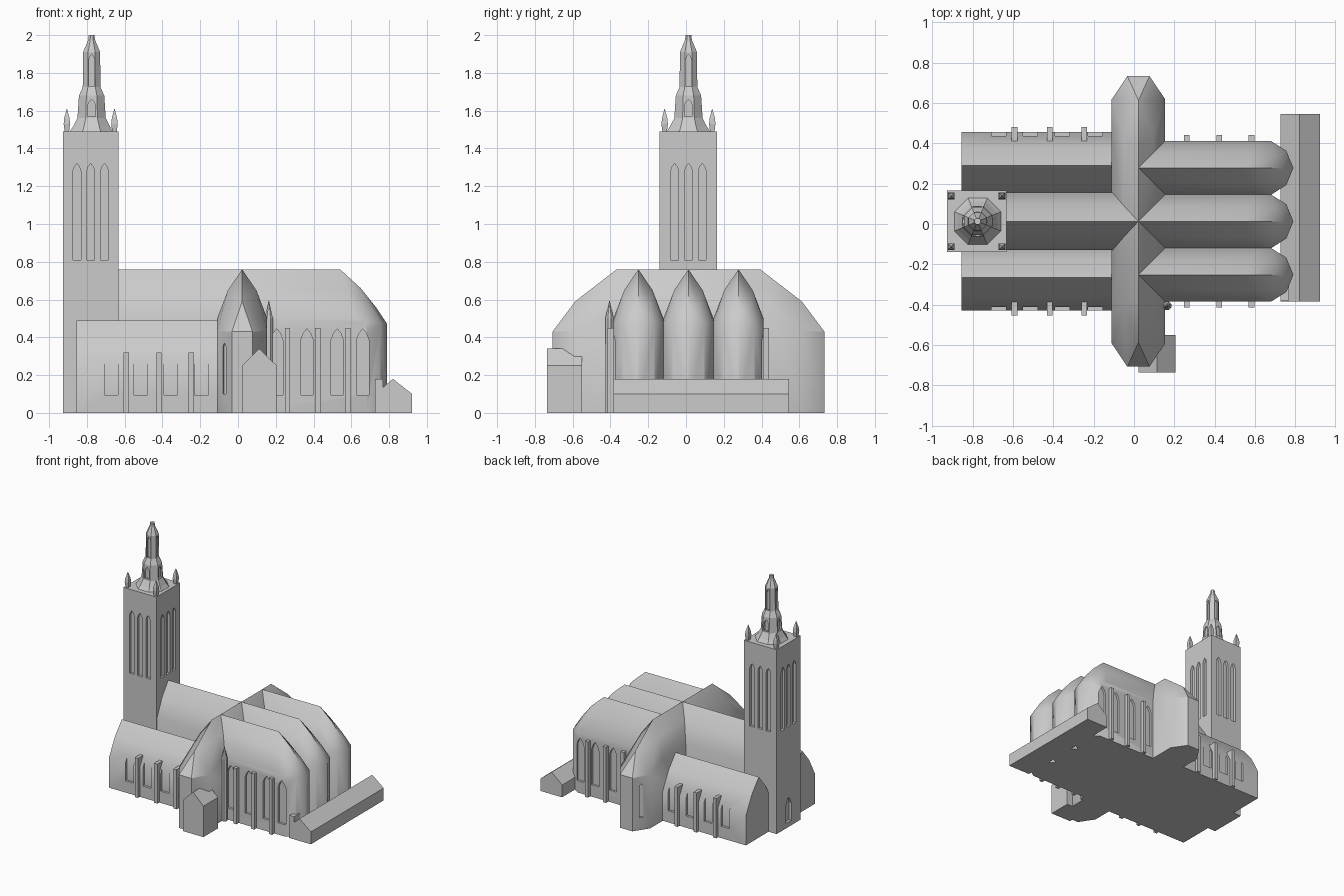
import bpy, bmesh, math
from mathutils import Vector, Matrix

if "Cube" in bpy.data.objects:
    bpy.data.objects.remove(bpy.data.objects["Cube"])

YC = 0.013   # church axis
stone = bpy.data.materials.new("pale_grey_stone")
stone.diffuse_color = (0.6, 0.6, 0.6, 1)
stone.use_nodes = True
stone.node_tree.nodes["Principled BSDF"].inputs["Base Color"].default_value = stone.diffuse_color


def finish(name, bm, angle=None):
    bmesh.ops.recalc_face_normals(bm, faces=bm.faces)
    me = bpy.data.meshes.new(name)
    bm.to_mesh(me)
    bm.free()
    me.materials.append(stone)
    ob = bpy.data.objects.new(name, me)
    bpy.context.collection.objects.link(ob)
    if angle:
        smooth(ob, angle)
    return ob


def smooth(ob, angle):
    bpy.ops.object.select_all(action='DESELECT')
    ob.select_set(True)
    bpy.context.view_layer.objects.active = ob
    bpy.ops.object.shade_smooth_by_angle(angle=math.radians(angle))


def hull(name, pts):
    bm = bmesh.new()
    for p in pts:
        bm.verts.new(p)
    res = bmesh.ops.convex_hull(bm, input=bm.verts)
    junk = [g for g in res["geom_interior"] if isinstance(g, bmesh.types.BMVert)]
    bmesh.ops.delete(bm, geom=junk, context='VERTS')
    bmesh.ops.dissolve_limit(bm, angle_limit=0.01, verts=bm.verts, edges=bm.edges)
    return finish(name, bm)


def prism(bm, pts, vec):
    f = bm.faces.new([bm.verts.new(p) for p in pts])
    r = bmesh.ops.extrude_face_region(bm, geom=[f])
    bmesh.ops.translate(bm, vec=vec, verts=[v for v in r["geom"] if isinstance(v, bmesh.types.BMVert)])


def box(name, x0, x1, y0, y1, z0, z1):
    bm = bmesh.new()
    prism(bm, [(x0, y0, z0), (x1, y0, z0), (x1, y1, z0), (x0, y1, z0)], (0, 0, z1 - z0))
    return finish(name, bm)


def rings(name, x, y, n, prof, rot):
    # lathe with flat sides; radius is measured to the flat side
    bm = bmesh.new()
    k = 1 / math.cos(math.pi / n)
    loops = [[bm.verts.new((x + r * k * math.cos(rot + i * math.tau / n),
                            y + r * k * math.sin(rot + i * math.tau / n), z)) for i in range(n)]
             for r, z in prof]
    for a, b in zip(loops, loops[1:]):
        for i in range(n):
            j = (i + 1) % n
            bm.faces.new((a[i], a[j], b[j], b[i]))
    bm.faces.new(loops[0])
    bm.faces.new(loops[-1])
    return finish(name, bm)


def lancet(bm, pos, direction, w, z0, z1, tip, depth):
    # pointed window cutter: pos on the wall, direction = outward angle
    a = math.radians(direction)
    out = Vector((math.cos(a), math.sin(a), 0))
    side = Vector((-out.y, out.x, 0))
    c = Vector((pos[0], pos[1], 0)) - out * depth
    h = z1 - tip
    outline = [(-w / 2, z0), (w / 2, z0), (w / 2, h), (w * 0.3, h + tip * 0.6), (0, z1),
               (-w * 0.3, h + tip * 0.6), (-w / 2, h)]
    prism(bm, [c + side * s + Vector((0, 0, z)) for s, z in outline], out * (depth + 0.03))


def cut(ob, bm):
    cutter = finish("window_cutter", bm)
    cutter.hide_render = True
    m = ob.modifiers.new("windows", 'BOOLEAN')
    m.operation, m.solver, m.object = 'DIFFERENCE', 'EXACT', cutter
    bpy.context.view_layer.objects.active = ob
    bpy.ops.object.modifier_apply(modifier=m.name)
    bpy.data.objects.remove(cutter)


def vault(x0, x1, yc, prof):
    return [(x, yc + s * h, z) for x in (x0, x1) for s in (-1, 1) for h, z in prof]


# Tower with three lancets per face and a west door
TX, TY, TW = -0.78, YC, 0.147
tower = box("tower", TX - TW, TX + TW, TY - 0.152, TY + 0.152, 0, 1.49)
bm = bmesh.new()
for d in range(0, 360, 90):
    a = math.radians(d)
    r = 0.152 if d % 180 else TW
    for o in (-0.073, 0, 0.073):
        lancet(bm, (TX + r * math.cos(a) - o * math.sin(a), TY + r * math.sin(a) + o * math.cos(a)),
               d, 0.042, 0.81, 1.32, 0.04, 0.02)
lancet(bm, (TX - TW, TY), 180, 0.07, 0.04, 0.24, 0.06, 0.02)
cut(tower, bm)

# Octagonal lantern and its windows
lantern = rings("lantern", TX + 0.005, TY, 8, [(0.115, 1.49), (0.098, 1.515), (0.075, 1.56), (0.067, 1.68),
                (0.047, 1.725), (0.045, 1.91), (0.018, 1.975), (0.015, 2.0)], math.pi / 8)
bm = bmesh.new()
for d in range(0, 360, 90):
    a = math.radians(d)
    for r, w, z0, z1 in ((0.07, 0.04, 1.57, 1.66), (0.046, 0.03, 1.73, 1.9)):
        lancet(bm, (TX + 0.005 + r * math.cos(a), TY + r * math.sin(a)), d, w, z0, z1, 0.03, 0.012)
cut(lantern, bm)

# Corner pinnacles
for sx in (-1, 1):
    for sy in (-1, 1):
        rings("pinnacle", TX + sx * 0.126, TY + sy * 0.126, 4,
              [(0.012, 1.49), (0.017, 1.53), (0.014, 1.56), (0.001, 1.61)], math.pi / 4)

# Nave
nave_prof = [(0.143, 0), (0.143, 0.51), (0.08, 0.65), (0, 0.76)]
smooth(hull("nave", vault(-0.64, 0.02, YC, nave_prof)), 35)

# Aisles with buttresses and windows that notch the eaves
aisle_prof = [(0.165, 0), (0.165, 0.24), (0.088, 0.385), (0, 0.49)]
for s in (-1, 1):
    aisle = hull("aisle", vault(-0.855, 0.0, YC + s * 0.277, aisle_prof))
    wall = YC + s * 0.442
    bm = bmesh.new()
    for x in (-0.67, -0.515, -0.355, -0.193):
        lancet(bm, (x, wall), 90 * s, 0.072, 0.095, 0.34, 0.05, 0.018)
    cut(aisle, bm)
    smooth(aisle, 35)
    for x in (-0.592, -0.418, -0.247):
        ys = sorted((wall - s * 0.06, wall + s * 0.025))
        box("aisle_buttress", x - 0.014, x + 0.014, *ys, 0, 0.32)

# Transept arms with three-sided ends
CX, W = 0.022, 0.1325
for s in (-1, 1):
    pts = []
    for sx in (-1, 1):
        pts += [(CX + sx * h, YC + s * y, z) for h, y, z in (
            (W, 0, 0), (W, 0, 0.5), (0.075, 0, 0.65), (0.075, 0.42, 0.65), (W, 0.45, 0.5),
            (W, 0.605, 0), (W, 0.605, 0.435), (0.055, 0.72, 0), (0.055, 0.72, 0.43))]
    pts += [(CX, YC + s * y, z) for y, z in ((0, 0.76), (0.38, 0.76), (0.6, 0.59))]
    arm = hull("transept", pts)
    bm = bmesh.new()
    lancet(bm, (CX - 0.094, YC + s * 0.6625), 90 * s + s * 34 if s > 0 else 236, 0.025, 0.1, 0.37, 0.02, 0.015)
    cut(arm, bm)
    smooth(arm, 35)

# Choir: three parallel vessels with rounded ends
for k in (-1, 0, 1):
    yc = YC + k * 0.265
    pts = []
    for s in (-1, 1):
        pts += [(x, yc + s * h, z) for x, h, z in (
            (CX, W, 0), (CX, W, 0.5), (CX, 0.075, 0.65), (0.58, 0.075, 0.65), (0.62, W, 0.5),
            (0.68, W, 0), (0.68, W, 0.48), (0.755, 0.085, 0), (0.755, 0.085, 0.475),
            (0.695, 0.06, 0.57))]
    pts += [(x, yc, z) for x, z in ((CX, 0.76), (0.54, 0.76), (0.65, 0.66), (0.73, 0.56), (0.79, 0.47), (0.79, 0))]
    vessel = hull("choir_vessel", pts)
    if k:
        wall = yc + k * W
        bm = bmesh.new()
        for x in (0.205, 0.365, 0.525, 0.66):
            lancet(bm, (x, wall), 90 * k, 0.065, 0.095, 0.445, 0.06, 0.018)
        cut(vessel, bm)
        for x in (0.262, 0.422, 0.582):
            ys = sorted((wall - k * 0.03, wall + k * 0.03))
            box("choir_buttress", x - 0.014, x + 0.014, *ys, 0, 0.45)
    smooth(vessel, 35)

# Stair turret in the corner of choir and transept
rings("stair_turret", 0.163, -0.405, 8, [(0.022, 0), (0.022, 0.5), (0.001, 0.595)], math.pi / 8)

# South porch
bm = bmesh.new()
prism(bm, [(0.022, -0.735, 0), (0.205, -0.735, 0), (0.205, -0.735, 0.25), (0.113, -0.735, 0.34),
           (0.022, -0.735, 0.25)], (0, 0.185, 0))
finish("porch", bm)

# Low range across the east end, with a small link block
bm = bmesh.new()
prism(bm, [(0.727, -0.385, 0), (0.922, -0.385, 0), (0.922, -0.385, 0.1), (0.82, -0.385, 0.18),
           (0.727, -0.385, 0.1)], (0, 0.93, 0))
finish("east_range", bm)
box("link_block", 0.725, 0.768, -0.38, -0.3, 0, 0.18)
